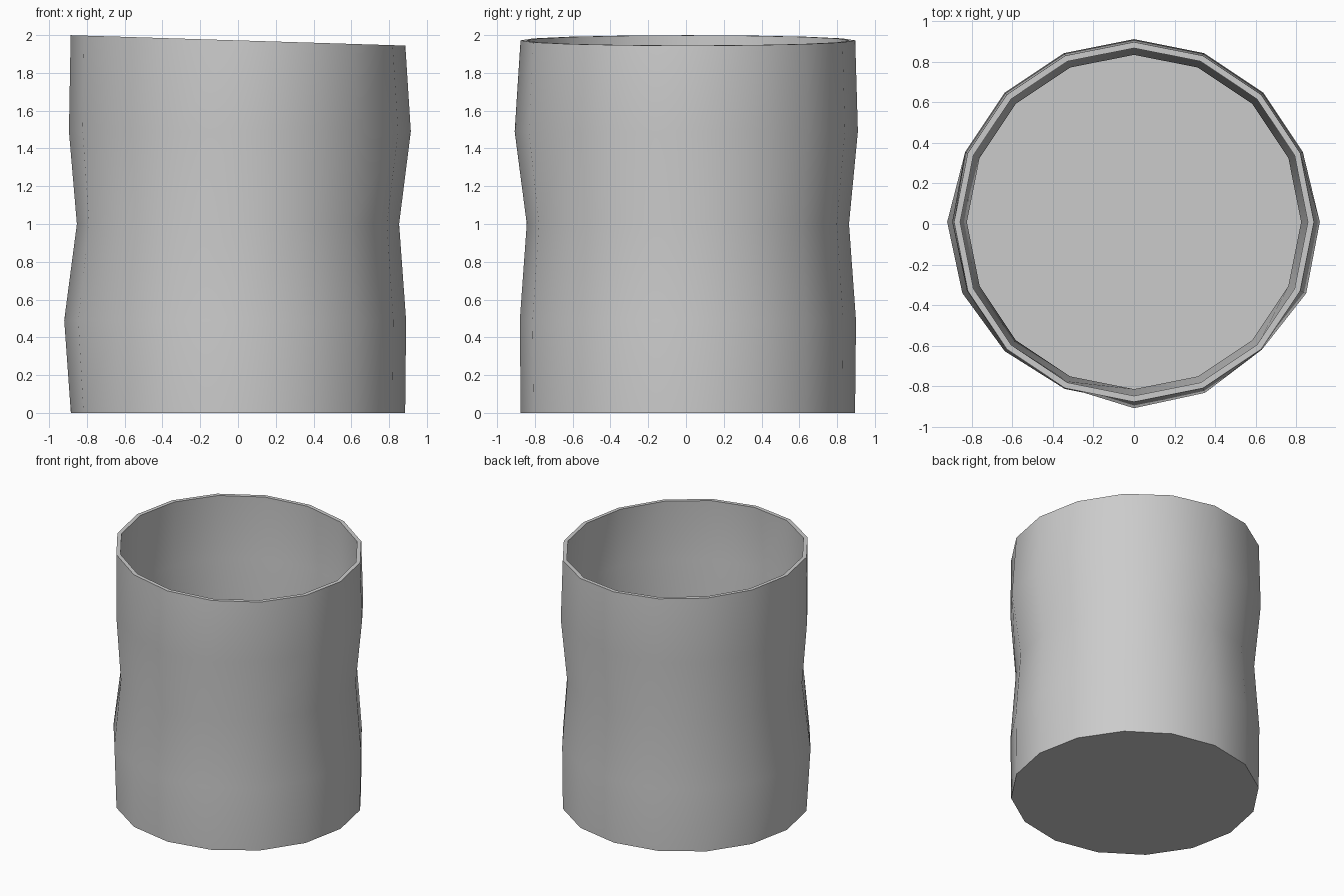
import bpy, bmesh, math

if "Cube" in bpy.data.objects:
    bpy.data.objects.remove(bpy.data.objects["Cube"], do_unlink=True)

SIDES, WALL, CENTRE_Y = 16, 0.03, 0.01

# Ring height, base radius, and hand-made bumps by side number
RINGS = [
    (0.0, 0.885, {}),
    (0.49, 0.89, {7: 0.9, 8: 0.92, 9: 0.915, 10: 0.9}),
    (1.0, 0.853, {}),
    (1.49, 0.9, {0: 0.915, 8: 0.895, 9: 0.89, 10: 0.885, 11: 0.88,
                 12: 0.917, 13: 0.911, 14: 0.89, 15: 0.918}),
    (1.972, 0.886, {}),
]
RIM_TILT = -0.031


def add_ring(bm, height, radius, bumps, inset=0.0, tilt=0.0):
    ring = []
    for i in range(SIDES):
        a = math.tau * i / SIDES
        r = bumps.get(i, radius) - inset
        x = r * math.cos(a)
        ring.append(bm.verts.new((x, CENTRE_Y + r * math.sin(a), height + tilt * x)))
    return ring


# Outside wall going up, then inside wall going down to the floor
bm = bmesh.new()
last = len(RINGS) - 1
rings = [add_ring(bm, z, r, b, 0, RIM_TILT if k == last else 0)
         for k, (z, r, b) in enumerate(RINGS)]
for k in range(last, -1, -1):
    z, r, b = RINGS[k]
    rings.append(add_ring(bm, max(z, WALL), r, b, WALL, RIM_TILT if k == last else 0))
for low, high in zip(rings, rings[1:]):
    for i in range(SIDES):
        j = (i + 1) % SIDES
        bm.faces.new((low[i], low[j], high[j], high[i]))
bm.faces.new(rings[0][::-1])
bm.faces.new(rings[-1])
bmesh.ops.recalc_face_normals(bm, faces=bm.faces[:])

mesh = bpy.data.meshes.new("cup_body")
bm.to_mesh(mesh)
bm.free()
cup = bpy.data.objects.new("cup_body", mesh)
bpy.context.collection.objects.link(cup)

# Plain grey clay
clay = bpy.data.materials.new("grey_clay")
clay.use_nodes = True
colour = (0.6, 0.6, 0.6, 1)
clay.diffuse_color = colour
clay.node_tree.nodes["Principled BSDF"].inputs["Base Color"].default_value = colour
mesh.materials.append(clay)

bpy.context.view_layer.objects.active = cup
cup.select_set(True)
bpy.ops.object.shade_smooth_by_angle(angle=math.radians(35))
